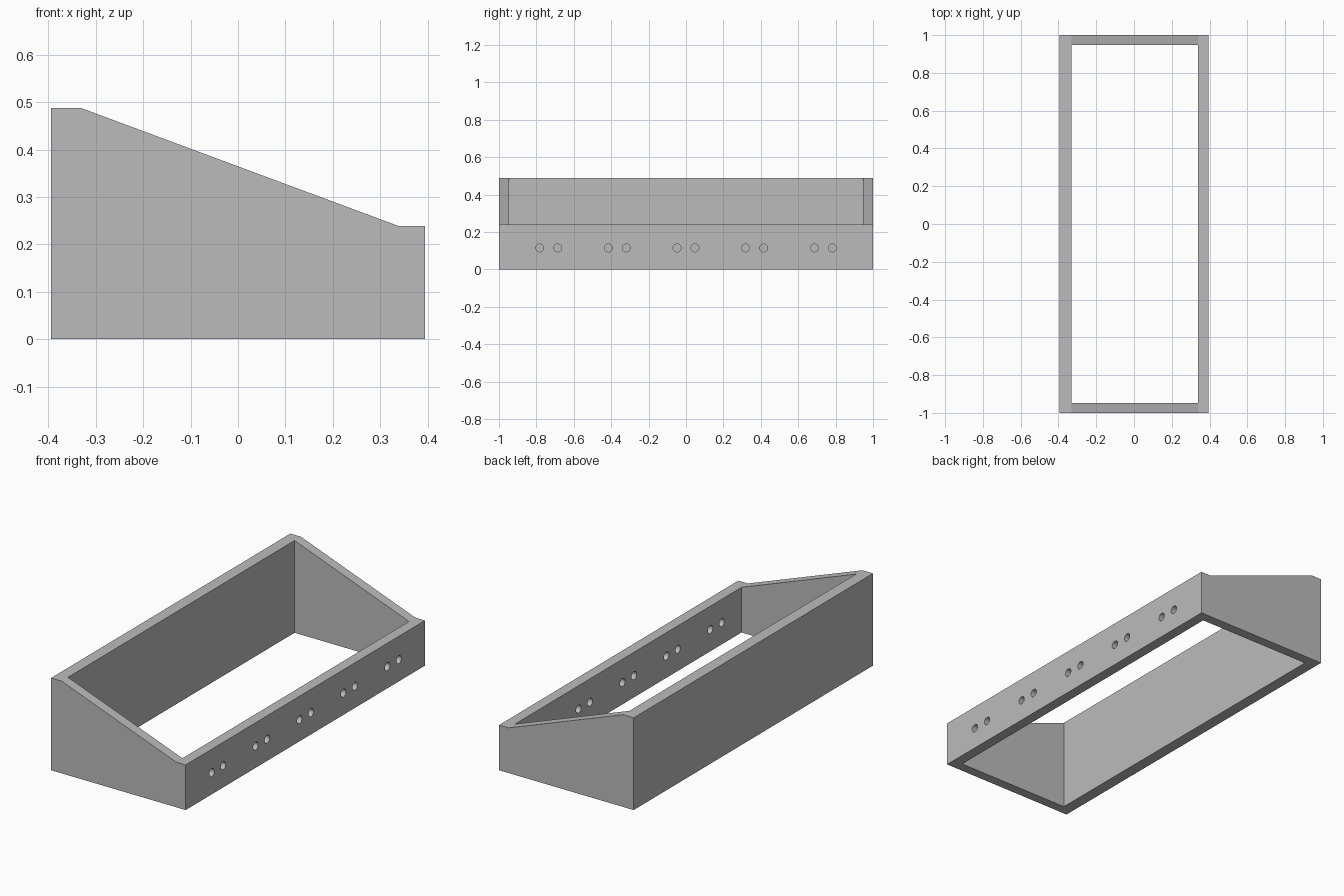
import bpy
import bmesh
from math import radians
from mathutils import Matrix, Vector

cube = bpy.data.objects.get("Cube")
if cube:
    bpy.data.objects.remove(cube, do_unlink=True)

grey = bpy.data.materials.new("plain grey")
grey.use_nodes = True
colour = (0.5, 0.5, 0.5, 1)
grey.diffuse_color = colour
grey.node_tree.nodes["Principled BSDF"].inputs["Base Color"].default_value = colour


def make_object(name, bm):
    bmesh.ops.recalc_face_normals(bm, faces=bm.faces)
    mesh = bpy.data.meshes.new(name)
    bm.to_mesh(mesh)
    bm.free()
    mesh.materials.append(grey)
    obj = bpy.data.objects.new(name, mesh)
    bpy.context.collection.objects.link(obj)
    return obj


def cut(target, cutter):
    bpy.context.view_layer.objects.active = target
    mod = target.modifiers.new(cutter.name, "BOOLEAN")
    mod.operation = "DIFFERENCE"
    mod.solver = "EXACT"
    mod.object = cutter
    bpy.ops.object.modifier_apply(modifier=mod.name)
    bpy.data.objects.remove(cutter, do_unlink=True)


# Sloping frame: side profile extruded along its length
profile = [(-0.394, 0), (0.394, 0), (0.394, 0.239), (0.338, 0.239),
           (-0.332, 0.488), (-0.394, 0.488)]
bm = bmesh.new()
end = bm.faces.new([bm.verts.new((x, -1, z)) for x, z in profile])
swept = bmesh.ops.extrude_face_region(bm, geom=[end])["geom"]
bmesh.ops.translate(bm, vec=(0, 2, 0),
                    verts=[v for v in swept if isinstance(v, bmesh.types.BMVert)])
frame = make_object("sloping_frame", bm)

# Rectangular opening from top to bottom
low, high = Vector((-0.332, -0.947, -0.2)), Vector((0.338, 0.947, 0.8))
bm = bmesh.new()
bmesh.ops.create_cube(bm, size=1, matrix=Matrix.Translation((low + high) / 2)
                      @ Matrix.Diagonal((*(high - low), 1)))
opening = make_object("opening_cutter", bm)
cut(frame, opening)

# Five pairs of round holes through the low wall
bm = bmesh.new()
for pair in range(-2, 3):
    for side in (-1, 1):
        place = Matrix.Translation((0.366, pair * 0.367 + side * 0.048, 0.115))
        bmesh.ops.create_cone(bm, cap_ends=True, segments=32, radius1=0.021,
                              radius2=0.021, depth=0.2,
                              matrix=place @ Matrix.Rotation(radians(90), 4, "Y"))
holes = make_object("hole_cutter", bm)
cut(frame, holes)

# Smooth hole walls, sharp frame edges
bpy.ops.object.select_all(action="DESELECT")
frame.select_set(True)
bpy.context.view_layer.objects.active = frame
bpy.ops.object.shade_smooth_by_angle(angle=radians(15))
